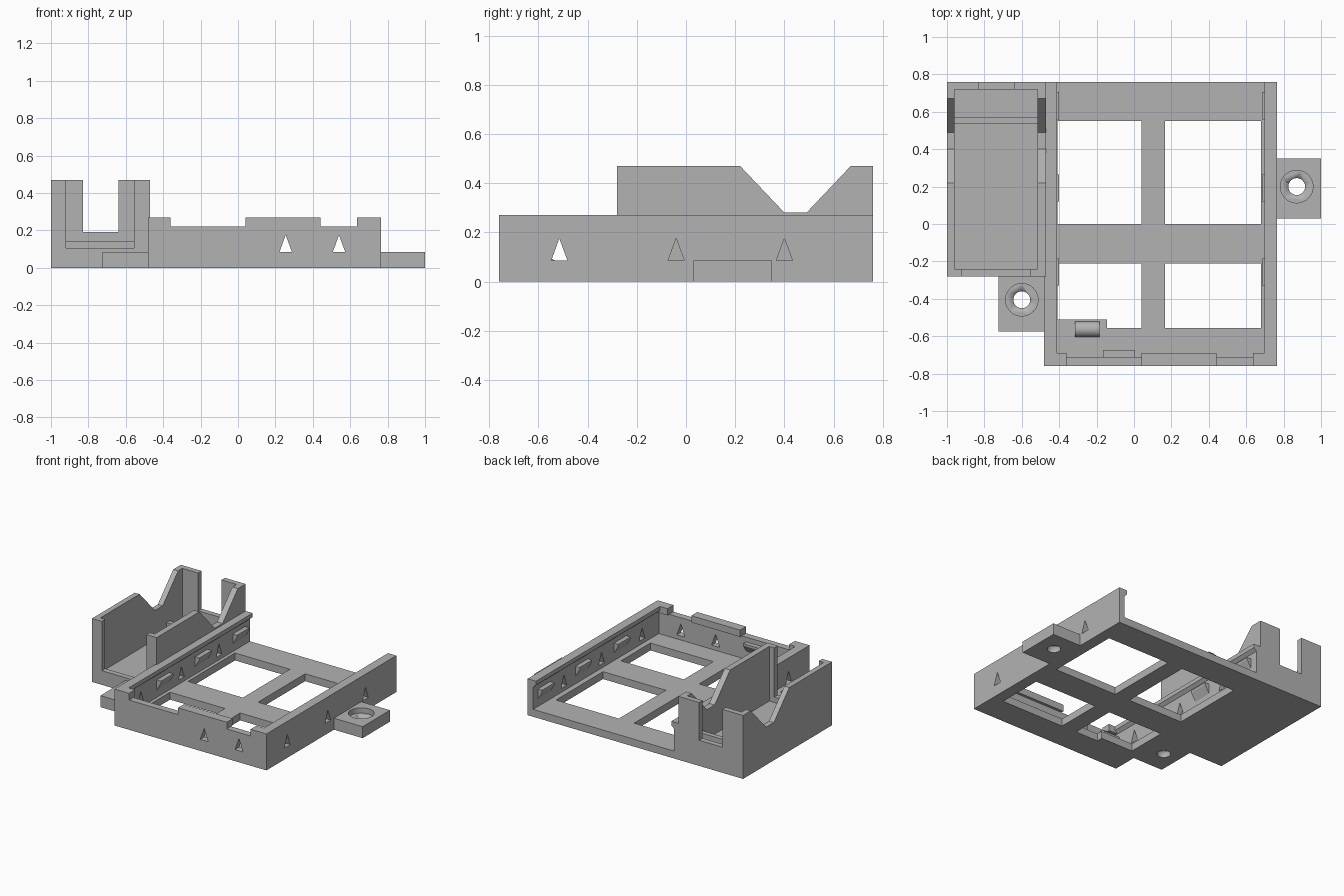
import bpy
import bmesh
from mathutils import Vector

if "Cube" in bpy.data.objects:
    bpy.data.objects.remove(bpy.data.objects["Cube"], do_unlink=True)

grey = bpy.data.materials.new("plain_grey")
grey.use_nodes = True
grey.diffuse_color = (0.45, 0.45, 0.45, 1)
grey.node_tree.nodes["Principled BSDF"].inputs["Base Color"].default_value = grey.diffuse_color


def prism(name, profile, axis, a, b):
    """Extrude a 2D profile along an axis from a to b; profile uses the other two axes in order."""
    def place(p, d):
        co = list(p)
        co.insert("xyz".index(axis), d)
        return Vector(co)
    bm = bmesh.new()
    face = bm.faces.new([bm.verts.new(place(p, a)) for p in profile])
    ext = bmesh.ops.extrude_face_region(bm, geom=[face])
    moved = [v for v in ext["geom"] if isinstance(v, bmesh.types.BMVert)]
    bmesh.ops.translate(bm, verts=moved, vec=place((0, 0), b - a))
    bmesh.ops.recalc_face_normals(bm, faces=bm.faces)
    mesh = bpy.data.meshes.new(name)
    bm.to_mesh(mesh)
    bm.free()
    mesh.materials.append(grey)
    obj = bpy.data.objects.new(name, mesh)
    bpy.context.collection.objects.link(obj)
    return obj


def block(name, x, y, z):
    rect = [(x[0], y[0]), (x[1], y[0]), (x[1], y[1]), (x[0], y[1])]
    return prism(name, rect, "z", *z)


def cylinder(name, centre, radius, depth, axis="Z"):
    turn = (0, 1.5708, 0) if axis == "X" else (0, 0, 0)
    bpy.ops.mesh.primitive_cylinder_add(vertices=48, radius=radius, depth=depth,
                                        location=centre, rotation=turn)
    obj = bpy.context.object
    obj.name = name
    obj.data.materials.append(grey)
    bpy.ops.object.shade_smooth_by_angle()
    return obj


def cut(target, cutters):
    for c in cutters:
        c.hide_render = True
        mod = target.modifiers.new("cut", "BOOLEAN")
        mod.operation = "DIFFERENCE"
        mod.solver = "EXACT"
        mod.object = c
        bpy.context.view_layer.objects.active = target
        bpy.ops.object.modifier_apply(modifier=mod.name)
        bpy.data.objects.remove(c, do_unlink=True)


def vent(axis, centre, a, b):
    tri = [(centre - 0.033, 0.085), (centre + 0.033, 0.085), (centre, 0.175)]
    return prism("vent_cutter", tri, axis, a, b)


FLOOR, LOW, HIGH, TALL = 0.055, 0.22, 0.27, 0.47
FRONT, BACK = -0.76, 0.76

# Tray floor with four windows
tray = block("tray_floor", (-0.48, 0.765), (FRONT, BACK), (0, FLOOR))
windows = [block("window_cutter", x, y, (-0.1, 0.2))
           for x in ((-0.41, 0.04), (0.165, 0.68))
           for y in ((-0.555, -0.21), (0, 0.55))]
cut(tray, windows)
block("roller_shelf", (-0.41, -0.145), (-0.56, -0.51), (0, FLOOR))
cylinder("roller", (-0.25, -0.563, FLOOR), 0.042, 0.13, "X")

# Tray side walls, each with an overhanging lip, vents and wedge clips
for side, outer, d in (("left", 0.765, -1), ("right", -0.48, 1)):
    inner, lip = outer + d * 0.045, outer + d * 0.068
    profile = [(outer, 0), (inner, 0), (inner, LOW), (lip, LOW + 0.02),
               (lip, HIGH), (outer, HIGH)]
    wall = prism(side + "_wall", profile, "y", FRONT, BACK)
    cut(wall, [vent("x", y, outer - 0.1, outer + 0.1) for y in (-0.515, -0.04, 0.4)])
    clip = [(inner, 0.11), (inner, 0.185), (outer + d * 0.08, 0.185), (outer + d * 0.08, 0.17)]
    for i, y in enumerate((-0.33, 0.12, 0.56)):
        prism(f"{side}_clip_{i + 1}", clip, "y", y, y + 0.145)

# Stepped front wall
outline = [(-0.48, 0), (0.765, 0), (0.765, HIGH), (0.635, HIGH), (0.635, LOW),
           (0.44, LOW), (0.44, HIGH), (0.04, HIGH), (0.04, LOW),
           (-0.36, LOW), (-0.36, HIGH), (-0.48, HIGH)]
front = prism("front_wall", outline, "y", FRONT, -0.71)
cut(front, [vent("y", x, -0.9, -0.6) for x in (0.255, 0.54)])
for i, x in enumerate(((-0.43, -0.36), (0.04, 0.44), (0.635, 0.71))):
    block(f"front_lip_{i + 1}", x, (-0.715, -0.69), (LOW, HIGH))
front_clip = [(-0.712, 0.11), (-0.712, 0.185), (-0.675, 0.185), (-0.675, 0.17)]
prism("front_clip", front_clip, "x", -0.165, 0.005)

# Tall holder: solid base, notched side walls, open front and slotted back
block("holder_base", (-1, -0.47), (-0.28, BACK), (0, 0.065))
block("holder_sill", (-1, -0.47), (-0.28, -0.24), (0.06, 0.105))
block("holder_ridge", (-0.965, -0.51), (0.535, 0.57), (0.06, 0.14))
side_shape = [(-0.28, 0), (BACK, 0), (BACK, TALL), (0.67, TALL), (0.49, 0.28),
              (0.40, 0.28), (0.22, TALL), (-0.28, TALL)]
for name, a, b in (("outer", -1, -0.96), ("inner", -0.515, -0.47)):
    prism(f"holder_{name}_side", side_shape, "x", a, b)
for name, a, b in (("outer", -1, -0.92), ("inner", -0.555, -0.47)):
    block(f"holder_{name}_front_lip", (a, b), (-0.28, -0.24), (0, TALL))
back_shape = [(-1, 0), (-0.47, 0), (-0.47, TALL), (-0.64, TALL), (-0.64, 0.19),
              (-0.83, 0.19), (-0.83, TALL), (-1, TALL)]
prism("holder_back", back_shape, "y", 0.72, BACK)

# Mounting tabs with counterbored screw holes
for name, x, y, hole in (("left_tab", (0.76, 1), (0.03, 0.35), (0.87, 0.2)),
                         ("right_tab", (-0.725, -0.475), (-0.575, -0.275), (-0.6, -0.405))):
    tab = block(name, x, y, (0, 0.085))
    cut(tab, [cylinder("bore_cutter", (*hole, 0.05), 0.045, 0.3),
              cylinder("recess_cutter", (*hole, 0.095), 0.087, 0.1)])
